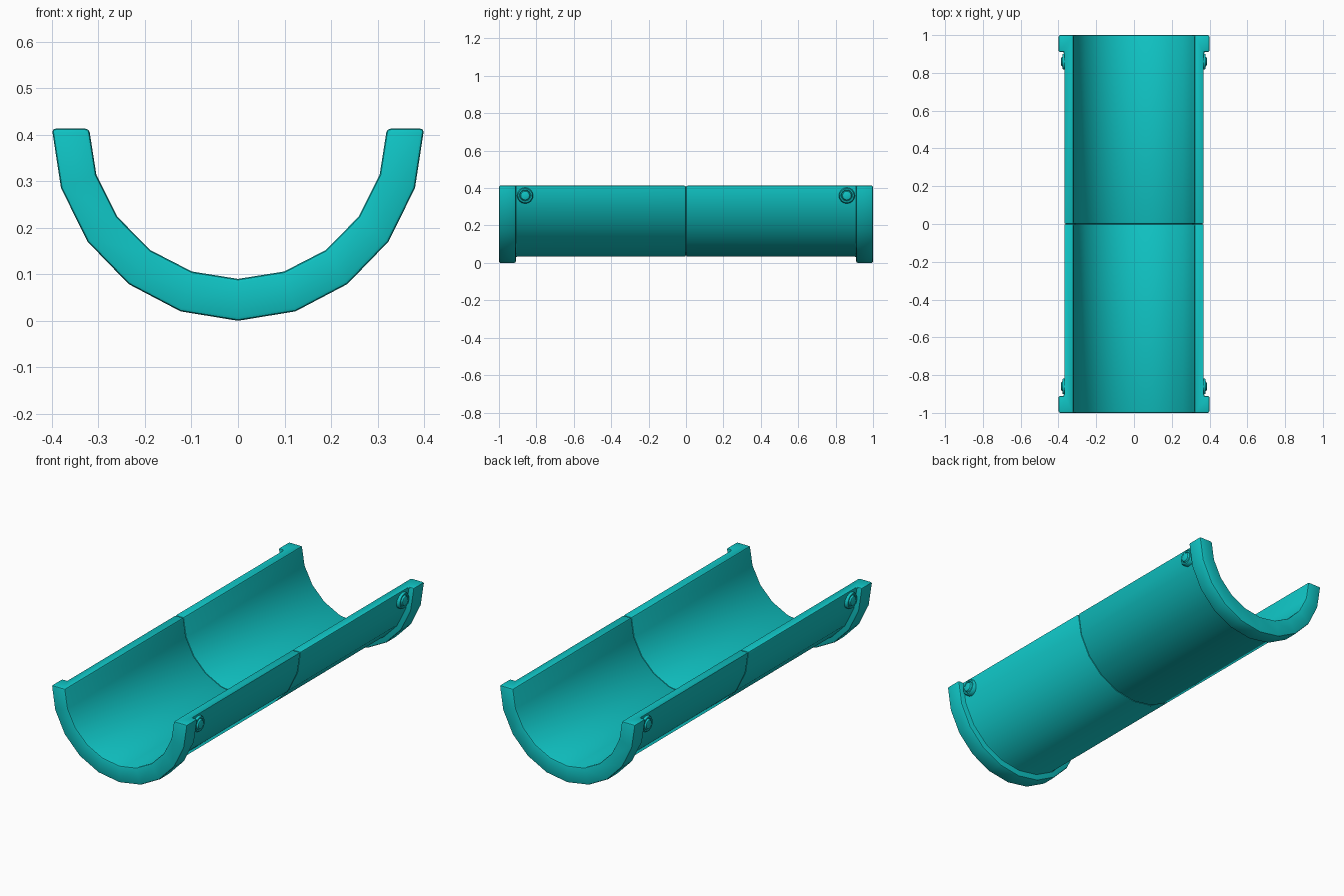
import bpy, bmesh, math

cube = bpy.data.objects.get("Cube")
if cube:
    bpy.data.objects.remove(cube, do_unlink=True)

RIM_Z = 0.413      # height of the open top edge
SEGMENTS = 10      # facets around the half circle

teal = bpy.data.materials.new("teal")
teal.use_nodes = True
color = (0.005, 0.56, 0.56, 1.0)
teal.diffuse_color = color
teal.node_tree.nodes["Principled BSDF"].inputs["Base Color"].default_value = color


def finish(bm, name, angle):
    bmesh.ops.recalc_face_normals(bm, faces=bm.faces)
    mesh = bpy.data.meshes.new(name)
    bm.to_mesh(mesh)
    bm.free()
    mesh.materials.append(teal)
    obj = bpy.data.objects.new(name, mesh)
    bpy.context.collection.objects.link(obj)
    bpy.ops.object.select_all(action='DESELECT')
    obj.select_set(True)
    bpy.context.view_layer.objects.active = obj
    bpy.ops.object.shade_smooth_by_angle(angle=math.radians(angle))
    return obj


def trough_half(name, side):
    """Sweep a wall section (y, radius) round the lower half circle."""
    section = [(0, 0.32), (1.0, 0.32), (1.0, 0.40),
               (0.91, 0.40), (0.91, 0.37), (0, 0.37)]
    bm = bmesh.new()
    rings = []
    for i in range(SEGMENTS + 1):
        a = math.pi * i / SEGMENTS
        ring = []
        for y, r in section:
            depth = r + 0.003 + (r - 0.32) * 0.125
            ring.append(bm.verts.new((r * math.cos(a), side * y,
                                      RIM_Z - depth * math.sin(a))))
        rings.append(ring)
    n = len(section)
    for r0, r1 in zip(rings, rings[1:]):
        for k in range(n):
            bm.faces.new((r0[k], r0[(k + 1) % n], r1[(k + 1) % n], r1[k]))
    bm.faces.new(rings[0])
    bm.faces.new(rings[-1])
    bmesh.ops.recalc_face_normals(bm, faces=bm.faces)
    # soften every hard edge; the two softened ends form the middle groove
    hard = [e for e in bm.edges if e.calc_face_angle(0) > math.radians(45)]
    bmesh.ops.bevel(bm, geom=hard, offset=0.008, segments=2, profile=0.5,
                    affect='EDGES', clamp_overlap=True)
    return finish(bm, name, 35)


def bolt(name, sx, sy):
    """Lathe a low domed bolt head pointing outwards along x."""
    profile = [(0.345, 0.043), (0.372, 0.043), (0.379, 0.038), (0.379, 0.031),
               (0.375, 0.028), (0.384, 0.023), (0.387, 0.014)]
    count = 16
    bm = bmesh.new()
    rings = []
    for x, r in profile:
        rings.append([bm.verts.new((sx * x,
                                    sy * 0.86 + r * math.cos(2 * math.pi * k / count),
                                    0.36 + r * math.sin(2 * math.pi * k / count)))
                      for k in range(count)])
    for r0, r1 in zip(rings, rings[1:]):
        for k in range(count):
            j = (k + 1) % count
            bm.faces.new((r0[k], r0[j], r1[j], r1[k]))
    bm.faces.new(rings[0])
    bm.faces.new(rings[-1])
    return finish(bm, name, 40)


# Two trough halves, each with a collar at its outer end
trough_half("front_trough_half", -1)
trough_half("back_trough_half", 1)

# Four bolts beside the collars
for sx, side in ((1, "left"), (-1, "right")):
    for sy, end in ((-1, "front"), (1, "back")):
        bolt(f"{end}_{side}_bolt", sx, sy)
